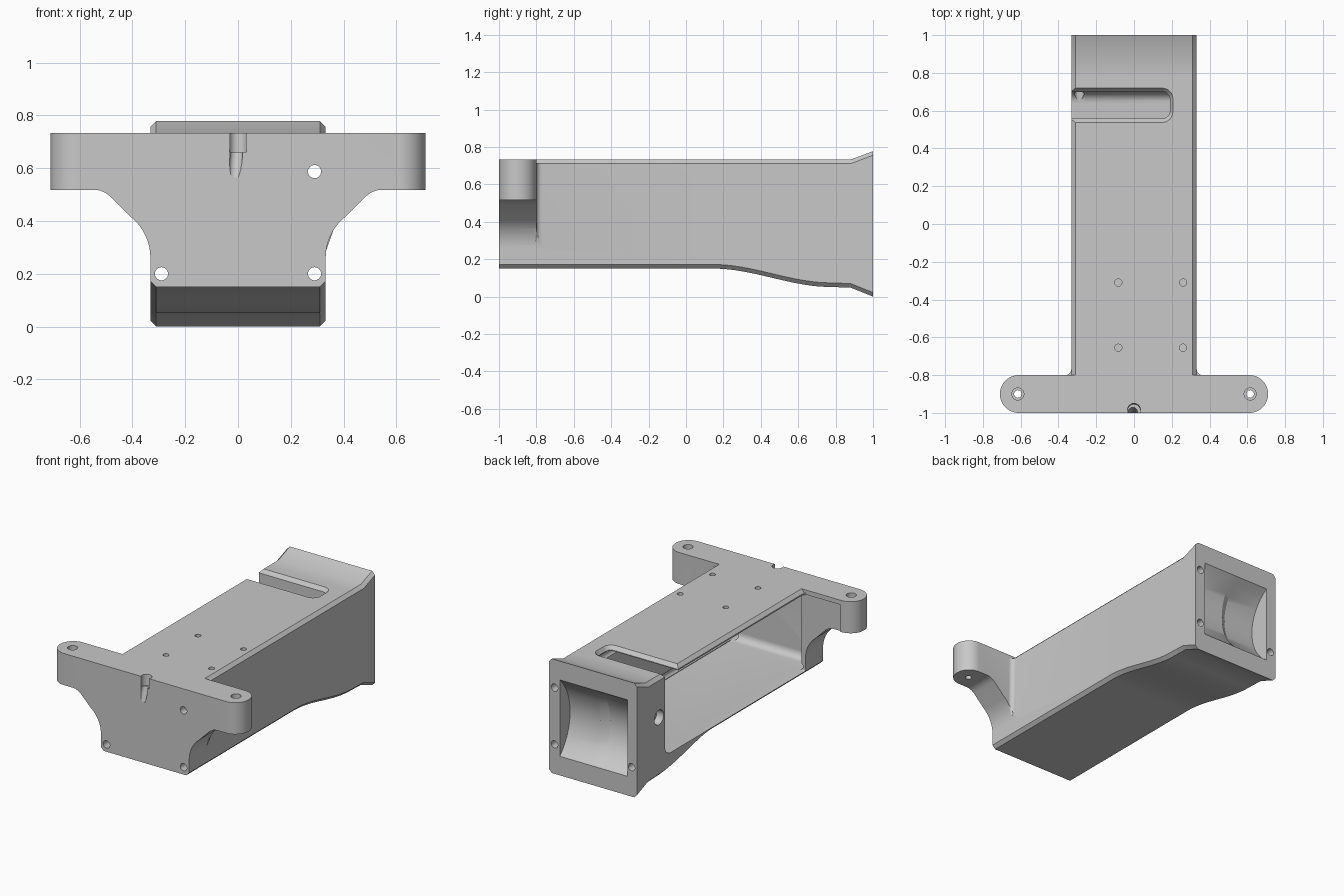
import bpy, bmesh, math
from mathutils import Vector

if "Cube" in bpy.data.objects:
    bpy.data.objects.remove(bpy.data.objects["Cube"])

grey = bpy.data.materials.new("machined_grey")
grey.use_nodes = True
colour = (0.58, 0.58, 0.58, 1)
grey.diffuse_color = colour
grey.node_tree.nodes["Principled BSDF"].inputs["Base Color"].default_value = colour


def loft(name, rings):
    """Closed solid through a series of equal-sized rings of points."""
    bm = bmesh.new()
    loops = [[bm.verts.new(p) for p in ring] for ring in rings]
    n = len(loops[0])
    for a, b in zip(loops, loops[1:]):
        for i in range(n):
            j = (i + 1) % n
            bm.faces.new((a[i], a[j], b[j], b[i]))
    bm.faces.new(loops[0])
    bm.faces.new(loops[-1])
    bmesh.ops.recalc_face_normals(bm, faces=bm.faces)
    mesh = bpy.data.meshes.new(name)
    bm.to_mesh(mesh)
    bm.free()
    mesh.materials.append(grey)
    ob = bpy.data.objects.new(name, mesh)
    bpy.context.collection.objects.link(ob)
    return ob


def bar(name, start, end, r, n=24):
    """Round bar between two points, used for drilling."""
    a, b = Vector(start), Vector(end)
    q = (b - a).to_track_quat("Z", "Y")
    ring = lambda c: [c + q @ Vector((r * math.cos(t), r * math.sin(t), 0))
                      for t in (2 * math.pi * k / n for k in range(n))]
    return loft(name, [ring(a), ring(b)])


def rounded_rect(x0, x1, y0, y1, r, z, steps=8):
    pts = []
    corners = ((x1 - r, y1 - r), (x0 + r, y1 - r), (x0 + r, y0 + r), (x1 - r, y0 + r))
    for k, (cx, cy) in enumerate(corners):
        for i in range(steps + 1):
            t = math.pi / 2 * (k + i / steps)
            pts.append((cx + r * math.cos(t), cy + r * math.sin(t), z))
    return pts


def combine(target, tool, op="DIFFERENCE"):
    mod = target.modifiers.new(op.lower(), "BOOLEAN")
    mod.operation, mod.solver, mod.object = op, "EXACT", tool
    bpy.context.view_layer.objects.active = target
    bpy.ops.object.modifier_apply(modifier=mod.name)
    bpy.data.objects.remove(tool)


# Long chamfered body with a swelling underside and a flared rear rim
def section(y, bottom, top, w=0.332, c=0.022):
    half = [(w - c, bottom), (w, bottom + c), (w, top - c), (w - c, top)]
    return [(x, y, z) for x, z in half] + [(-x, y, z) for x, z in reversed(half)]


stations = [section(-1, 0.15, 0.733)]
for i in range(21):
    t = i / 20
    stations.append(section(0.15 + 0.62 * t, 0.15 - 0.098 * t * t * (3 - 2 * t), 0.733))
stations += [section(0.88, 0.048, 0.733), section(1, 0, 0.778)]
housing = loft("housing", stations)

# Front mounting flange: curved webs below two ears
web = [(0.32, 0.24)]
web += [(0.332 + 0.2 * (1 - math.cos(t)), 0.26 + 0.2 * math.sin(t))
        for t in (math.radians(a) for a in range(0, 53, 4))]
web += [(0.485, 0.494), (0.505, 0.508), (0.525, 0.516), (0.545, 0.518),
        (0.75, 0.518), (0.75, 0.733)]
outline = web + [(-x, z) for x, z in reversed(web)]
flange = loft("flange", [[(x, y, z) for x, z in outline] for y in (-1, -0.8)])
ends = loft("ear_rounding", [rounded_rect(-0.71, 0.71, -1, -0.8, 0.0995, z, 12)
                             for z in (0.1, 0.9)])
combine(flange, ends, "INTERSECT")
combine(housing, flange, "UNION")


# Small fillets where the flange meets the body sides, ending on the web curve
def web_height(x):
    return 0.262 + math.sqrt(max(0, 0.2 ** 2 - (0.532 - max(x, 0.332)) ** 2))


for s in (1, -1):
    curve = [(0.362 - 0.03 * math.cos(t), -0.77 - 0.03 * math.sin(t))
             for t in (math.pi / 2 * k / 5 for k in range(6))]
    curve += [(0.362, -0.81), (0.325, -0.81), (0.325, -0.77)]
    fillet = loft("fillet", [[(s * x, y, web_height(x)) for x, y in curve],
                             [(s * x, y, 0.711) for x, y in curve]])
    combine(housing, fillet, "UNION")


# Thin-walled cavity with rounded floor ends, and the open right side
def cavity_profile(x, y0, y1, r0, r1, floor=0.174, top=0.702):
    pts = [(x, y0, top)]
    for cy, r, start in ((y0 + r0, r0, math.pi), (y1 - r1, r1, 1.5 * math.pi)):
        pts += [(x, cy + r * math.cos(start + a), floor + r + r * math.sin(start + a))
                for a in (math.pi / 2 * k / 8 for k in range(9))]
    return pts + [(x, y1, top)]


combine(housing, loft("cavity", [cavity_profile(x, -0.95, 0.7, 0.05, 0.06)
                                 for x in (-0.302, 0.302)]))
combine(housing, loft("side_opening", [cavity_profile(x, -0.81, 0.7, 0.01, 0.06)
                                       for x in (-0.6, -0.25)]))

# Slot through the top, with a bevelled lip
combine(housing, loft("slot", [
    rounded_rect(-0.6, 0.19, 0.558, 0.699, 0.04, 0.5),
    rounded_rect(-0.6, 0.19, 0.558, 0.699, 0.04, 0.708),
    rounded_rect(-0.6, 0.207, 0.536, 0.721, 0.058, 0.735),
    rounded_rect(-0.6, 0.207, 0.536, 0.721, 0.058, 0.8)]))


# Rear recess: two concave arcs of different depth joined by a slope
def recess(x, sag, half=0.26, mid=0.39):
    r = (half ** 2 + sag ** 2) / (2 * sag)
    pts = [(x, 1 - sag + r - math.sqrt(r * r - dz * dz), mid + dz)
           for dz in (half * (k / 10 - 1) for k in range(21))]
    return pts + [(x, 1.1, mid + half), (x, 1.1, mid - half)]


combine(housing, loft("rear_recess", [recess(0.25, 0.11), recess(0.02, 0.11),
                                      recess(-0.03, 0.145), recess(-0.258, 0.145)]))

# Lengthwise bolt holes
for x, z in ((0.29, 0.587), (0.29, 0.2), (-0.29, 0.2)):
    combine(housing, bar("bolt_hole", (x, -1.1, z), (x, 1.1, z), 0.025))

# Stepped ear holes
for x in (-0.615, 0.615):
    combine(housing, bar("ear_hole", (x, -0.9, 0.4), (x, -0.9, 0.8), 0.02))
    combine(housing, bar("ear_counterbore", (x, -0.9, 0.69), (x, -0.9, 0.8), 0.032))

# Four holes through the top plate
for x in (-0.083, 0.26):
    for y in (-0.31, -0.655):
        combine(housing, bar("top_hole", (x, y, 0.65), (x, y, 0.8), 0.019))

# Stepped side hole near the rear
combine(housing, bar("side_counterbore", (-0.4, 0.765, 0.46), (-0.28, 0.765, 0.46), 0.05))
combine(housing, bar("side_hole", (-0.4, 0.765, 0.46), (-0.15, 0.765, 0.46), 0.03))

# Slanted notch in the front top edge
combine(housing, bar("notch_top", (0, -0.988, 0.66), (0, -0.98, 0.8), 0.034))
combine(housing, bar("notch_tip", (-0.012, -1.02, 0.57), (0, -0.97, 0.75), 0.024))

bpy.ops.object.select_all(action="DESELECT")
housing.select_set(True)
bpy.context.view_layer.objects.active = housing
bpy.ops.object.shade_smooth_by_angle(angle=math.radians(25))
